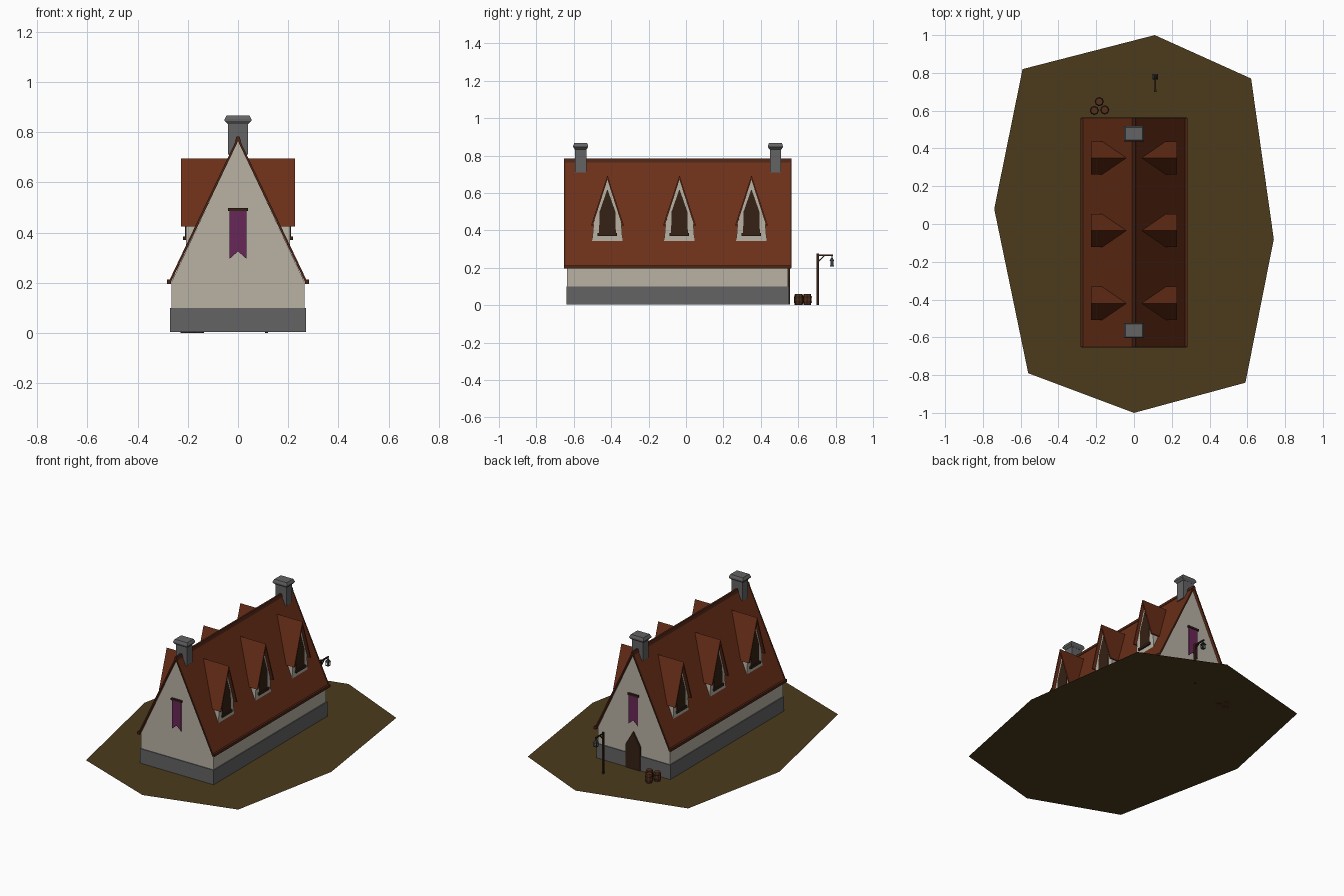
import bpy, bmesh, math
from mathutils import Vector

if "Cube" in bpy.data.objects:
    bpy.data.objects.remove(bpy.data.objects["Cube"])


def material(name, r, g, b):
    m = bpy.data.materials.new(name)
    m.diffuse_color = (r, g, b, 1)
    m.use_nodes = True
    m.node_tree.nodes["Principled BSDF"].inputs["Base Color"].default_value = m.diffuse_color
    return m


WALL = material("plaster", 0.48, 0.44, 0.37)
ROOF = material("roof_tile", 0.145, 0.028, 0.009)
TRIM = material("roof_trim", 0.075, 0.018, 0.007)
STONE = material("stone", 0.125, 0.125, 0.13)
WOOD = material("dark_wood", 0.035, 0.015, 0.007)
BARREL = material("barrel_wood", 0.09, 0.03, 0.012)
CLOTH = material("cloth", 0.14, 0.02, 0.095)
EARTH = material("earth", 0.07, 0.043, 0.012)
IRON = material("iron", 0.03, 0.035, 0.04)


def finish(name, bm, mat):
    bmesh.ops.recalc_face_normals(bm, faces=bm.faces)
    me = bpy.data.meshes.new(name)
    bm.to_mesh(me)
    bm.free()
    ob = bpy.data.objects.new(name, me)
    bpy.context.collection.objects.link(ob)
    me.materials.append(mat)
    return ob


def loft(name, rings, mat):
    """Skin closed rings of equal length and cap both ends."""
    bm = bmesh.new()
    vs = [[bm.verts.new(p) for p in ring] for ring in rings]
    n = len(vs[0])
    for a, b in zip(vs, vs[1:]):
        for i in range(n):
            j = (i + 1) % n
            bm.faces.new((a[i], a[j], b[j], b[i]))
    bm.faces.new(vs[0])
    bm.faces.new(vs[-1])
    return finish(name, bm, mat)


def prism_y(name, prof, y0, y1, mat):
    return loft(name, [[(x, y, z) for x, z in prof] for y in (y0, y1)], mat)


def box(name, x0, x1, y0, y1, z0, z1, mat):
    return prism_y(name, [(x0, z0), (x1, z0), (x1, z1), (x0, z1)], y0, y1, mat)


def stack(name, cx, cy, levels, mat, sides=0):
    """Levels are (half x, half y, z); square or round cross-section."""
    if sides:
        unit = [(math.cos(2 * math.pi * i / sides), math.sin(2 * math.pi * i / sides)) for i in range(sides)]
    else:
        unit = [(-1, -1), (1, -1), (1, 1), (-1, 1)]
    return loft(name, [[(cx + u * a, cy + v * b, z) for u, v in unit] for a, b, z in levels], mat)


def roof_x(z):
    return 0.276 * (0.78 - z) / 0.58


# Ground patch
bm = bmesh.new()
outline = [(0.11, 1), (-0.59, 0.82), (-0.74, 0.08), (-0.56, -0.79),
           (0, -1), (0.59, -0.84), (0.74, -0.08), (0.62, 0.77)]
face = bm.faces.new([bm.verts.new((x, y, 0.002)) for x, y in outline])
ground = finish("ground", bm, EARTH)

# House body
box("foundation", -0.27, 0.27, -0.64, 0.55, 0.004, 0.1, STONE)
prism_y("walls", [(-0.264, 0.1), (0.264, 0.1), (0.264, 0.205), (0, 0.766), (-0.264, 0.205)],
        -0.635, 0.545, WALL)

# Main roof, eave boards and ridge
prism_y("roof", [(-0.276, 0.2), (0, 0.78), (0.276, 0.2), (0.268, 0.2), (0, 0.764), (-0.268, 0.2)],
        -0.65, 0.56, ROOF)
for s in (-1, 1):
    a, b = sorted((s * 0.266, s * 0.283))
    box("eave_board", a, b, -0.652, 0.562, 0.196, 0.213, TRIM)
    # Bargeboards on both gable ends
    for y0, y1 in ((-0.653, -0.645), (0.555, 0.563)):
        prism_y("bargeboard", [(s * 0.278, 0.2), (0, 0.783), (0, 0.764), (s * 0.268, 0.2)], y0, y1, TRIM)
prism_y("ridge_cap", [(-0.012, 0.762), (0.012, 0.762), (0.006, 0.783), (-0.006, 0.783)],
        -0.652, 0.562, TRIM)


def prism_x(name, prof, cy, s, front, back, mat):
    """Extrude a (y, z) outline along x; back may follow the main roof slope."""
    rear = back if callable(back) else lambda z: back
    return loft(name, [[(s * front, cy + y, z) for y, z in prof],
                       [(s * rear(z), cy + y, z) for y, z in prof]], mat)


# Dormers on both slopes
into_roof = lambda z: roof_x(z) - 0.006
for s in (-1, 1):
    for cy in (-0.42, -0.035, 0.35):
        prism_x("dormer_wall", [(-0.082, 0.34), (0.082, 0.34), (0.074, 0.44), (0, 0.675), (-0.074, 0.44)],
                cy, s, 0.208, into_roof, WALL)
        prism_x("dormer_roof", [(-0.088, 0.425), (0, 0.695), (0.088, 0.425),
                                (0.079, 0.425), (0, 0.672), (-0.079, 0.425)],
                cy, s, 0.228, into_roof, ROOF)
        prism_x("dormer_window", [(-0.045, 0.38), (0.045, 0.38), (0.042, 0.5), (0, 0.62), (-0.042, 0.5)],
                cy, s, 0.211, 0.2, WOOD)
        prism_x("window_sill", [(-0.052, 0.37), (0.052, 0.37), (0.052, 0.385), (-0.052, 0.385)],
                cy, s, 0.219, 0.2, WOOD)

# Chimneys
for cy in (-0.563, 0.478):
    stack("chimney", 0, cy, [(0.04, 0.03, 0.71), (0.04, 0.03, 0.835)], STONE)
    stack("chimney_cap", 0, cy, [(0.041, 0.031, 0.832), (0.053, 0.04, 0.845),
                                 (0.053, 0.04, 0.852), (0.045, 0.034, 0.867)], STONE)

# Banners on both gables
for wall, out in ((-0.635, -1), (0.545, 1)):
    prism_y("banner", [(-0.034, 0.49), (-0.034, 0.295), (0, 0.325), (0.034, 0.295), (0.034, 0.49)],
            wall + out * 0.003, wall + out * 0.008, CLOTH)
    box("banner_rod", -0.039, 0.039, *sorted((wall, wall + out * 0.013)), 0.486, 0.498, WOOD)

# Pointed back door
prism_y("door", [(-0.052, 0.004), (0.052, 0.004), (0.052, 0.16), (0, 0.25), (-0.052, 0.16)],
        0.54, 0.556, WOOD)

# Barrels with hoops
for cx, cy in ((-0.21, 0.601), (-0.155, 0.604), (-0.184, 0.648)):
    stack("barrel", cx, cy, [(r, r, z) for r, z in ((0.019, 0), (0.024, 0.02), (0.024, 0.04), (0.019, 0.06))],
          BARREL, 8)
    for z in (0.015, 0.041):
        stack("barrel_hoop", cx, cy, [(0.0245, 0.0245, z), (0.0245, 0.0245, z + 0.005)], WOOD, 8)

# Lamp post with arm, brace and lantern
px, py = 0.113, 0.705
box("lamp_post", px - 0.006, px + 0.006, py - 0.006, py + 0.006, 0, 0.275, WOOD)
box("lamp_arm", px - 0.004, px + 0.004, py, 0.787, 0.262, 0.27, WOOD)
loft("lamp_brace", [[(x, py, 0.226), (x, py, 0.236), (x, 0.737, 0.266), (x, 0.745, 0.266)]
                    for x in (px - 0.003, px + 0.003)], WOOD)
ly = 0.78
stack("lantern_hook", px, ly, [(0.002, 0.002, 0.245), (0.002, 0.002, 0.265)], IRON)
stack("lantern_roof", px, ly, [(0.014, 0.014, 0.235), (0.003, 0.003, 0.254)], IRON)
stack("lantern_base", px, ly, [(0.010, 0.010, 0.208), (0.010, 0.010, 0.212)], IRON)
stack("lantern_glass", px, ly, [(0.005, 0.005, 0.212), (0.006, 0.006, 0.236)], STONE)
for sx in (-1, 1):
    for sy in (-1, 1):
        stack("lantern_bar", px + sx * 0.009, ly + sy * 0.009,
              [(0.0014, 0.0014, 0.21), (0.0014, 0.0014, 0.237)], IRON)
